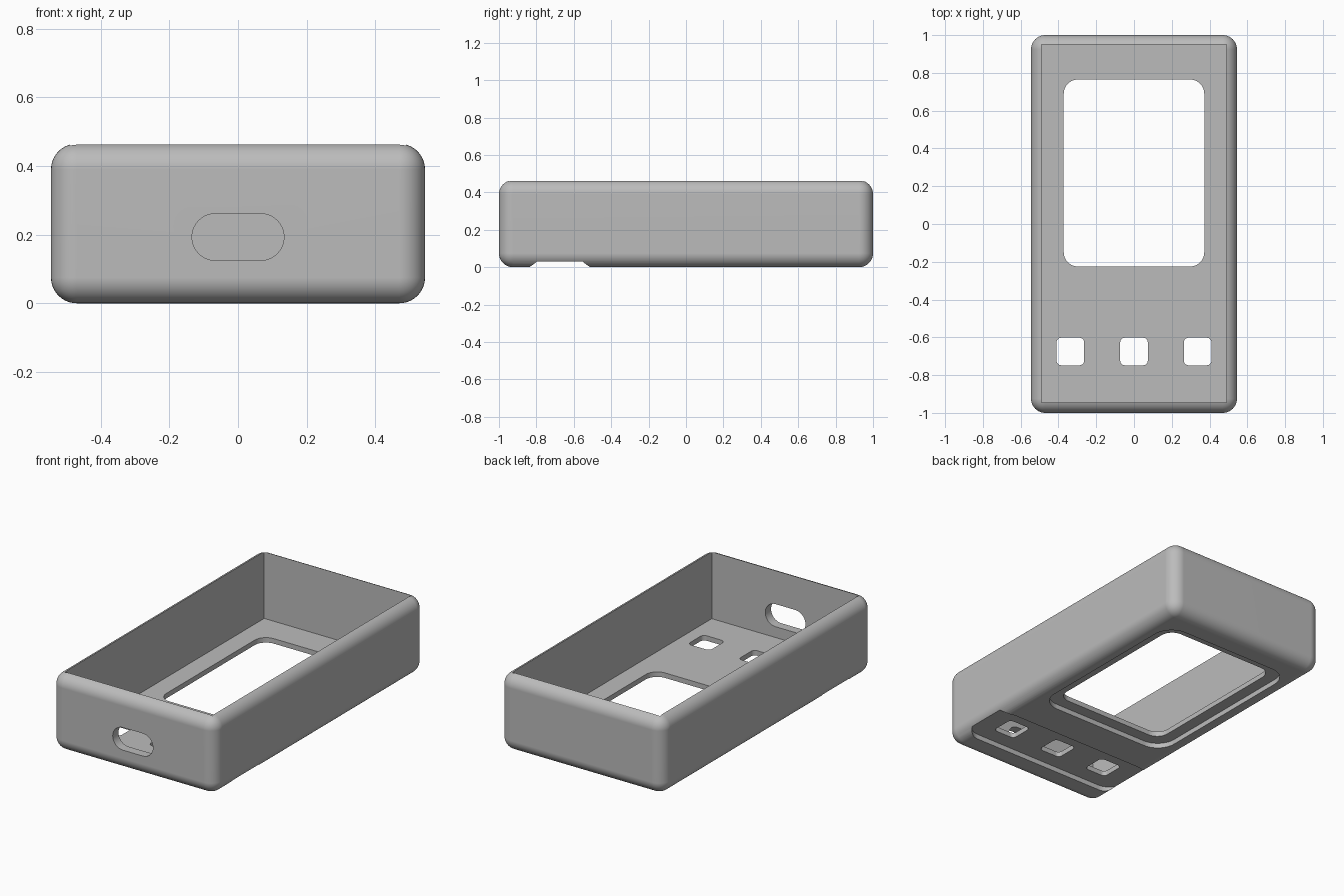
import bpy
import bmesh
from math import cos, sin, pi
from mathutils import Matrix, Vector

if "Cube" in bpy.data.objects:
    bpy.data.objects.remove(bpy.data.objects["Cube"], do_unlink=True)

WIDTH, LENGTH, HEIGHT, RADIUS = 1.09, 2.0, 0.465, 0.075
FLOOR, RECESS = 0.06, 0.03

grey = bpy.data.materials.new("plain grey")
grey.use_nodes = True
grey.diffuse_color = (0.5, 0.5, 0.5, 1)
grey.node_tree.nodes["Principled BSDF"].inputs["Base Color"].default_value = (0.5, 0.5, 0.5, 1)


def to_object(bm, name):
    bmesh.ops.recalc_face_normals(bm, faces=bm.faces)
    mesh = bpy.data.meshes.new(name)
    bm.to_mesh(mesh)
    bm.free()
    mesh.materials.append(grey)
    obj = bpy.data.objects.new(name, mesh)
    bpy.context.collection.objects.link(obj)
    return obj


def box(name, size, centre, radius=0):
    bm = bmesh.new()
    bmesh.ops.create_cube(bm, size=1)
    bmesh.ops.scale(bm, vec=size, verts=bm.verts)
    if radius:
        bmesh.ops.bevel(bm, geom=bm.edges[:], offset=radius, segments=10,
                        profile=0.5, affect='EDGES')
    bmesh.ops.translate(bm, vec=centre, verts=bm.verts)
    return to_object(bm, name)


def rounded_prism(name, centre, half_w, half_h, radius, depth, matrix=Matrix()):
    """Rounded rectangle in XY, extruded upward from its centre."""
    bm = bmesh.new()
    steps = 10
    verts = []
    for i, (sx, sy) in enumerate(((1, 1), (-1, 1), (-1, -1), (1, -1))):
        for k in range(steps + 1):
            a = (i + k / steps) * pi / 2
            verts.append(bm.verts.new((sx * (half_w - radius) + radius * cos(a),
                                       sy * (half_h - radius) + radius * sin(a), 0)))
    face = bm.faces.new(verts)
    new = bmesh.ops.extrude_face_region(bm, geom=[face])["geom"]
    bmesh.ops.translate(bm, vec=(0, 0, depth),
                        verts=[g for g in new if isinstance(g, bmesh.types.BMVert)])
    bmesh.ops.remove_doubles(bm, verts=bm.verts, dist=1e-5)
    bmesh.ops.transform(bm, matrix=Matrix.Translation(Vector(centre)) @ matrix, verts=bm.verts)
    return to_object(bm, name)


# Rounded outer shell
case = box("case_shell", (WIDTH, LENGTH, HEIGHT), (0, 0, HEIGHT / 2), RADIUS)

# Open cavity with sharp corners
cutters = [box("cavity_cutter", (0.98, 1.894, 1), (0, 0.002, FLOOR + 0.5))]

# Screen opening and the shallow recess around it underneath
cutters.append(rounded_prism("screen_cutter", (0, 0.27, -0.1), 0.372, 0.495, 0.075, 0.3))
cutters.append(rounded_prism("screen_recess_cutter", (0, 0.27, RECESS - 0.1),
                             0.442, 0.565, 0.12, 0.1))

# Button openings and the shallow strip across them underneath
for x in (-0.337, 0, 0.337):
    cutters.append(rounded_prism("button_cutter", (x, -0.675, -0.1), 0.073, 0.073, 0.025, 0.3))
cutters.append(rounded_prism("button_recess_cutter", (0, -0.675, RECESS - 0.1),
                             0.545, 0.17, 0.1, 0.1))

# Cable slot through the front wall
cutters.append(rounded_prism("cable_slot_cutter", (0, -0.85, 0.193), 0.134, 0.068, 0.0679, 0.3,
                             Matrix.Rotation(pi / 2, 4, 'X')))

# Carve the shell and discard the cutters
bpy.context.view_layer.objects.active = case
for cutter in cutters:
    mod = case.modifiers.new("carve", 'BOOLEAN')
    mod.operation = 'DIFFERENCE'
    mod.solver = 'EXACT'
    mod.object = cutter
    bpy.ops.object.modifier_apply(modifier=mod.name)
    bpy.data.objects.remove(cutter, do_unlink=True)

# Smooth the fillets, keep the cut edges crisp
bpy.ops.object.select_all(action='DESELECT')
case.select_set(True)
bpy.ops.object.shade_smooth_by_angle(angle=0.5)
weighted = case.modifiers.new("weighted_normals", 'WEIGHTED_NORMAL')
weighted.keep_sharp = True
